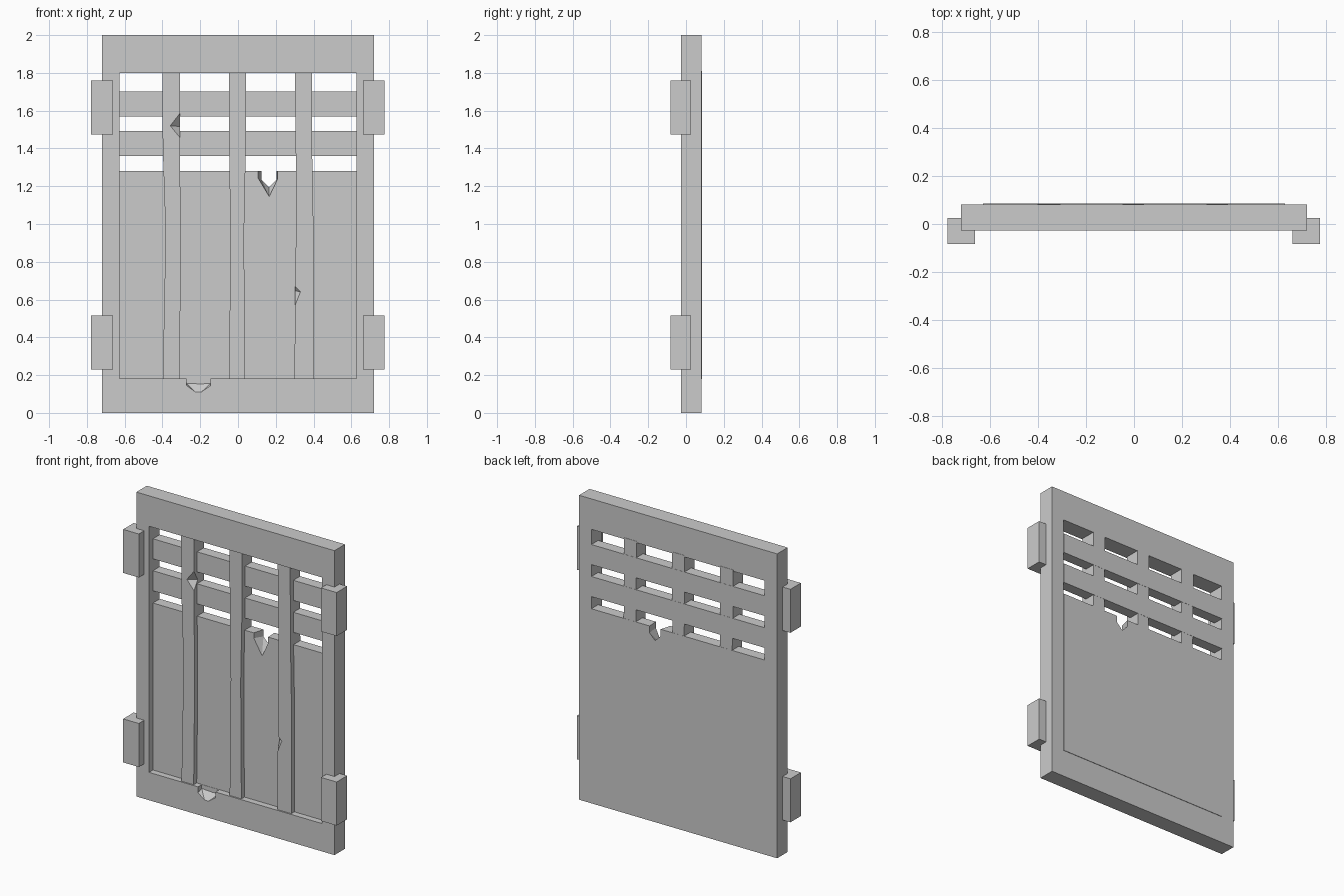
import bpy, bmesh

if "Cube" in bpy.data.objects:
    bpy.data.objects.remove(bpy.data.objects["Cube"])

FRONT, BACK = -0.027, 0.082


def finish(name, bm):
    bmesh.ops.recalc_face_normals(bm, faces=bm.faces[:])
    me = bpy.data.meshes.new(name)
    bm.to_mesh(me)
    bm.free()
    ob = bpy.data.objects.new(name, me)
    bpy.context.collection.objects.link(ob)
    return ob


def box(name, x0, x1, y0, y1, z0, z1):
    bm = bmesh.new()
    bmesh.ops.create_cube(bm, size=1)
    for v in bm.verts:
        v.co = (x1 if v.co.x > 0 else x0, y1 if v.co.y > 0 else y0, z1 if v.co.z > 0 else z0)
    return finish(name, bm)


def extrude_back(name, bm, depth):
    r = bmesh.ops.extrude_face_region(bm, geom=bm.faces[:], use_keep_orig=True)
    for g in r["geom"]:
        if isinstance(g, bmesh.types.BMVert):
            g.co.y += depth
    return finish(name, bm)


def chip(ob, pts):
    """Cut a convex splinter, given by its corner points, out of a part."""
    bm = bmesh.new()
    for p in pts:
        bm.verts.new(p)
    r = bmesh.ops.convex_hull(bm, input=bm.verts[:])
    loose = [v for v in bm.verts if not v.link_faces]
    bmesh.ops.delete(bm, geom=loose, context="VERTS")
    cutter = finish("chip_cutter", bm)
    cutter.hide_render = True
    m = ob.modifiers.new("chip", "BOOLEAN")
    m.operation, m.solver, m.object = "DIFFERENCE", "EXACT", cutter
    dg = bpy.context.evaluated_depsgraph_get()
    me = bpy.data.meshes.new_from_object(ob.evaluated_get(dg))
    ob.modifiers.clear()
    ob.data = me
    bpy.data.objects.remove(cutter)


# Frame: rectangular ring
bm = bmesh.new()
rings = []
for x, z0, z1 in ((0.72, 0, 2), (0.628, 0.183, 1.8)):
    rings.append([bm.verts.new((sx * x, FRONT, z)) for sx, z in ((-1, z0), (1, z0), (1, z1), (-1, z1))])
for i in range(4):
    j = (i + 1) % 4
    bm.faces.new((rings[0][i], rings[0][j], rings[1][j], rings[1][i]))
frame = extrude_back("frame", bm, BACK - FRONT)
chip(frame, [(-0.272, -0.04, 0.2), (-0.272, 0.012, 0.2), (-0.145, 0.012, 0.2), (-0.145, -0.04, 0.2),
             (-0.272, FRONT, 0.15), (-0.21, FRONT, 0.11), (-0.145, FRONT, 0.147),
             (-0.21, -0.04, 0.095), (-0.272, -0.04, 0.14), (-0.145, -0.04, 0.14),
             (-0.272, 0.012, 0.157), (-0.195, 0.012, 0.153), (-0.145, 0.012, 0.157)])

# Solid lower panel with a broken top edge
P0, P1 = 0.014, 0.085
panel = box("panel", -0.629, 0.629, P0, P1, 0.18, 1.28)
chip(panel, [(x, P0 - 0.001, z) for x, z in ((0.105, 1.3), (0.105, 1.245), (0.165, 1.145), (0.21, 1.24), (0.21, 1.3))]
     + [(x, P1 + 0.001, z) for x, z in ((0.125, 1.3), (0.125, 1.235), (0.165, 1.195), (0.205, 1.235), (0.205, 1.3))])

# Horizontal bars
for z in (1.36, 1.57):
    box("horizontal_bar", -0.629, 0.629, P0, P1, z, z + 0.132)

# Uneven vertical slats: (z, left x, right x) going up
slats = {
    "slat_left": ((0.18, -0.398, -0.31), (0.5, -0.392, -0.306), (0.95, -0.383, -0.303), (1.4, -0.398, -0.308), (1.81, -0.401, -0.307)),
    "slat_middle": ((0.18, -0.048, 0.037), (0.6, -0.043, 0.034), (0.95, -0.04, 0.032), (1.4, -0.047, 0.041), (1.81, -0.048, 0.042)),
    "slat_right": ((0.18, 0.30, 0.4), (0.6, 0.301, 0.4), (0.95, 0.307, 0.4), (1.35, 0.306, 0.393), (1.81, 0.301, 0.392)),
}
made = {}
for name, rows in slats.items():
    bm = bmesh.new()
    pairs = [(bm.verts.new((a, -0.018, z)), bm.verts.new((b, -0.018, z))) for z, a, b in rows]
    for (a, b), (c, d) in zip(pairs, pairs[1:]):
        bm.faces.new((a, b, d, c))
    made[name] = extrude_back(name, bm, 0.102)
chip(made["slat_left"], [(-0.36, -0.019, 1.52), (-0.29, -0.019, 1.61), (-0.29, -0.019, 1.435), (-0.29, 0.035, 1.515)])
chip(made["slat_right"], [(0.332, -0.019, 0.64), (0.29, -0.019, 0.685), (0.29, -0.019, 0.535), (0.29, 0.012, 0.65)])

# Hinge blocks
for x in (-0.72, 0.718):
    for z in (0.23, 1.475):
        box("hinge_block", x - 0.057, x + 0.057, -0.083, 0.026, z, z + 0.286)
